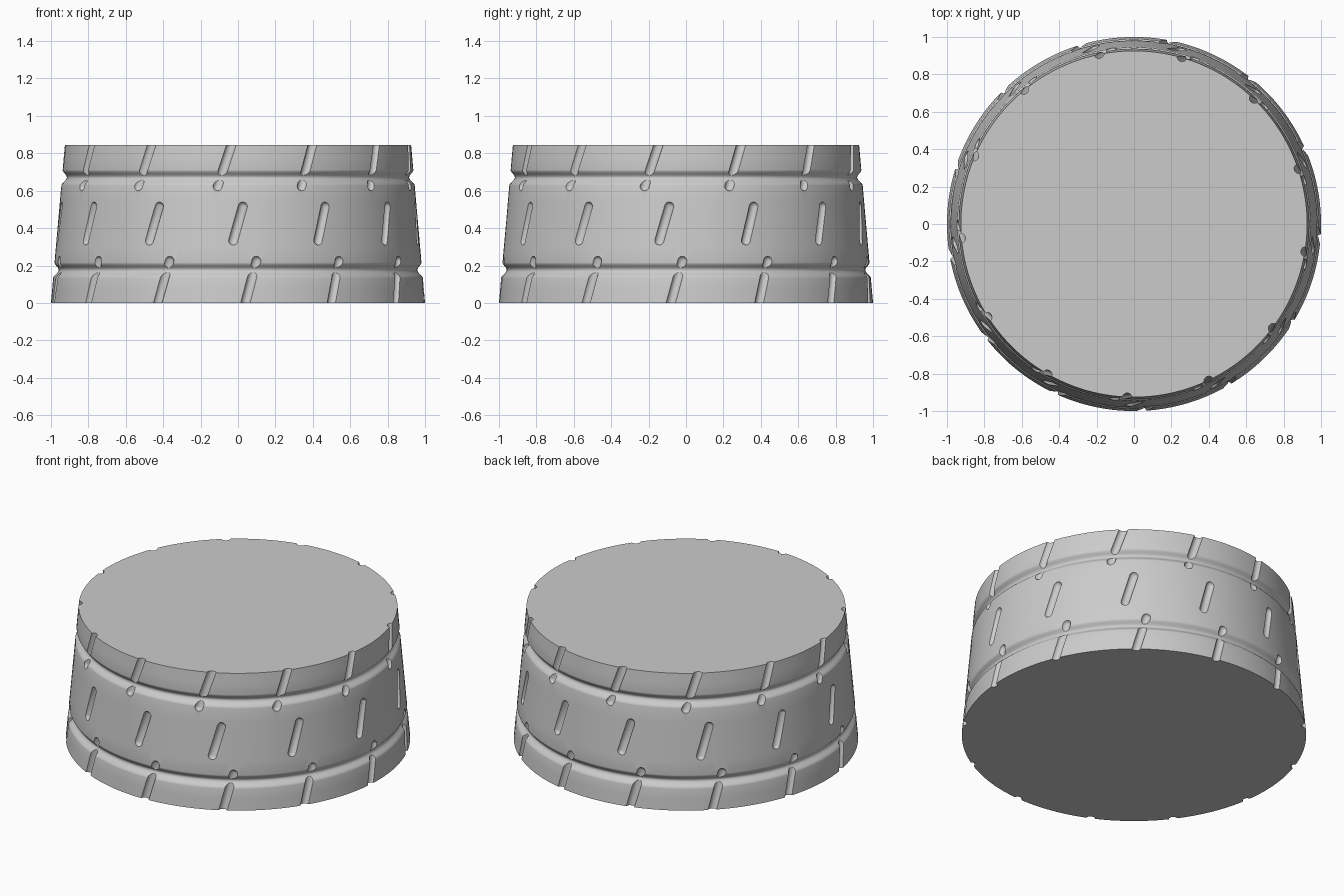
import bpy, bmesh, math
from mathutils import Vector, Matrix

default = bpy.data.objects.get("Cube")
if default:
    bpy.data.objects.remove(default, do_unlink=True)

HEIGHT = 0.845
GROOVES = (0.175, 0.67)
HALF_WIDTH, DEPTH = 0.042, 0.026
SLOTS = 13
SLOT_RADIUS = 0.026
SEGMENTS = 156


def material(name, value):
    mat = bpy.data.materials.new(name)
    mat.use_nodes = True
    color = (value, value, value, 1)
    mat.diffuse_color = color
    bsdf = mat.node_tree.nodes["Principled BSDF"]
    bsdf.inputs["Base Color"].default_value = color
    return mat


def taper(z):
    return 1 - 0.088 * z


def wall_radius(z):
    """Tapered wall with two soft ring grooves."""
    r = taper(z)
    for g in GROOVES:
        t = abs(z - g) / HALF_WIDTH
        if t < 1:
            r -= DEPTH * 0.5 * (1 + math.cos(math.pi * t))
    return r


def make_object(name, bm):
    mesh = bpy.data.meshes.new(name)
    bm.to_mesh(mesh)
    bm.free()
    obj = bpy.data.objects.new(name, mesh)
    bpy.context.collection.objects.link(obj)
    return obj


def wall_point(degrees, z, r):
    a = math.radians(degrees)
    return Vector((r * math.sin(a), -r * math.cos(a), z))


# Drum body: stacked rings, dense in the grooves
levels = {0, HEIGHT, 0.07, 0.3, 0.38, 0.46, 0.54, 0.78}
for g in GROOVES:
    levels.update(g + HALF_WIDTH * i / 7 for i in range(-7, 8))
bm = bmesh.new()
rings = [[bm.verts.new(wall_point(360 * i / SEGMENTS, z, wall_radius(z)))
          for i in range(SEGMENTS)] for z in sorted(levels)]
for low, high in zip(rings, rings[1:]):
    for i in range(SEGMENTS):
        j = (i + 1) % SEGMENTS
        bm.faces.new((low[i], low[j], high[j], high[i]))
bm.faces.new(rings[0][::-1])
bm.faces.new(rings[-1])
bmesh.ops.recalc_face_normals(bm, faces=bm.faces)
drum = make_object("grooved_drum", bm)
drum.data.materials.append(material("light grey", 0.6))


# Slanted round-ended slots in three staggered bands
def add_capsule(bm, start, end):
    axis = end - start
    verts = bmesh.ops.create_uvsphere(
        bm, u_segments=18, v_segments=9, radius=SLOT_RADIUS)["verts"]
    for v in verts:
        if v.co.z > 0:
            v.co.z += axis.length
    turn = axis.to_track_quat('Z', 'Y').to_matrix().to_4x4()
    bmesh.ops.transform(bm, matrix=Matrix.Translation(start) @ turn, verts=verts)


# start angle, start height, end angle, end height
bands = ((1.5, -0.05, 5.75, 0.225),
         (-1.5, 0.335, 1.5, 0.515),
         (-6.6, 0.625, -1.1, 0.9))
bm = bmesh.new()
for k in range(SLOTS):
    turn = 360 * k / SLOTS
    for a0, z0, a1, z1 in bands:
        add_capsule(bm, wall_point(turn + a0, z0, taper(z0) + 0.005),
                    wall_point(turn + a1, z1, taper(z1) + 0.005))
cutter = make_object("slot_cutter", bm)
cutter.hide_render = True

cut = drum.modifiers.new("slots", 'BOOLEAN')
cut.operation = 'DIFFERENCE'
cut.solver = 'EXACT'
cut.object = cutter
bpy.ops.object.select_all(action='DESELECT')
drum.select_set(True)
bpy.context.view_layer.objects.active = drum
bpy.ops.object.modifier_apply(modifier=cut.name)
bpy.data.objects.remove(cutter, do_unlink=True)
bpy.ops.object.shade_smooth_by_angle(angle=math.radians(30))
